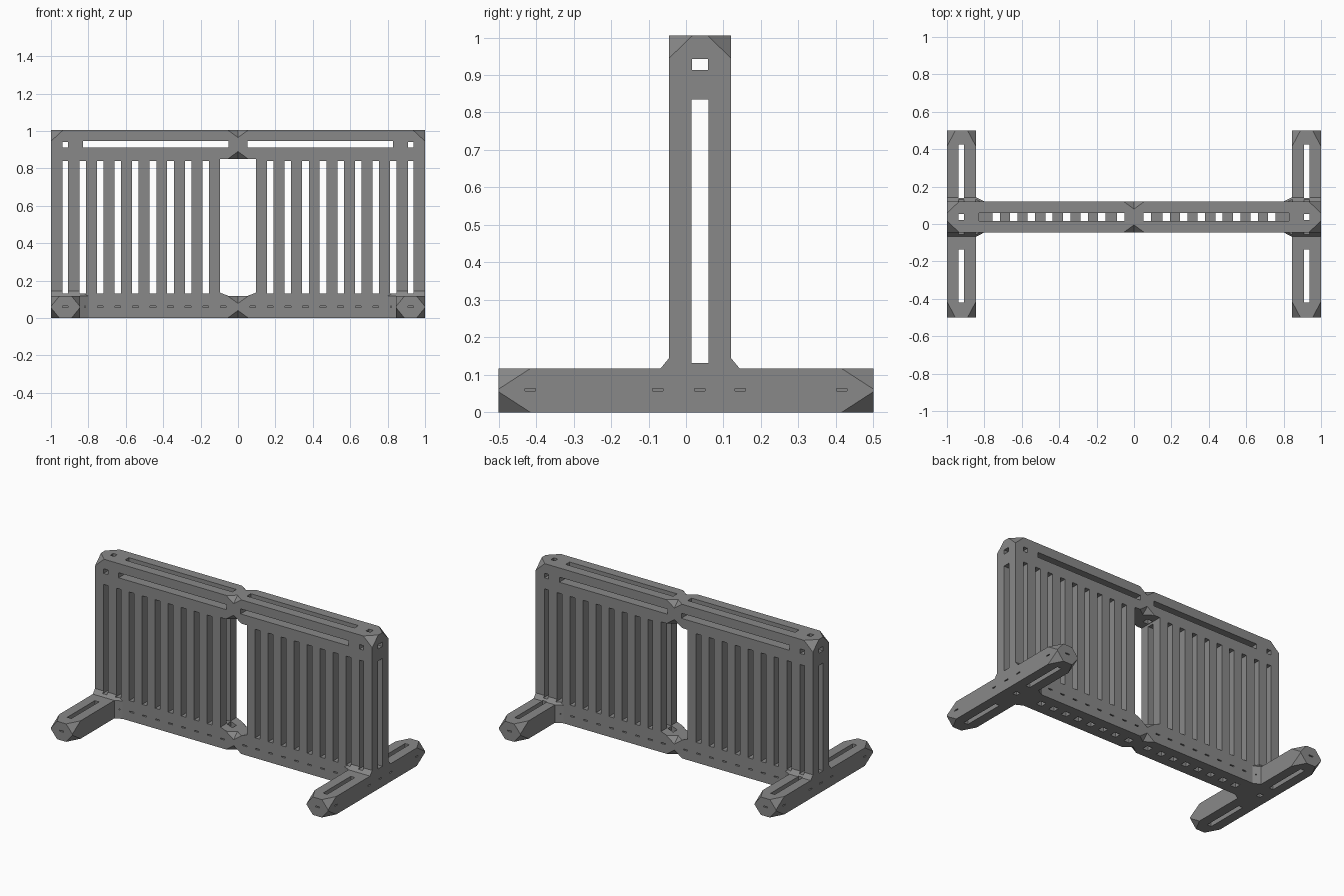
import bpy, bmesh
from mathutils import Vector

if "Cube" in bpy.data.objects:
    bpy.data.objects.remove(bpy.data.objects["Cube"])

Y0, Y1, TOP = -0.045, 0.12, 1.005      # panel faces and height
M0, M1 = 0.015, 0.06                   # hollow core between front and back slats
PITCH = 0.0937
GAPS = [0.923 - PITCH * i for i in range(10)]   # openings between slats, outer to inner


def hull(bm, pts):
    vs = [bm.verts.new(p) for p in pts]
    bmesh.ops.convex_hull(bm, input=vs)


def box(bm, x0, x1, y0, y1, z0, z1):
    hull(bm, [(x, y, z) for x in (x0, x1) for y in (y0, y1) for z in (z0, z1)])


def make(name, bm):
    bmesh.ops.recalc_face_normals(bm, faces=bm.faces)
    me = bpy.data.meshes.new(name)
    bm.to_mesh(me)
    bm.free()
    ob = bpy.data.objects.new(name, me)
    bpy.context.collection.objects.link(ob)
    return ob


def combine(ob, other, op='DIFFERENCE'):
    m = ob.modifiers.new("cut", 'BOOLEAN')
    m.object, m.operation, m.solver = other, op, 'EXACT'
    bpy.context.view_layer.update()
    dg = bpy.context.evaluated_depsgraph_get()
    me = bpy.data.meshes.new_from_object(ob.evaluated_get(dg))
    ob.modifiers.clear()
    ob.data = me
    bpy.data.objects.remove(other)


def clip_corner(bm, corner, inner, a, b, c):
    # slice one box corner off; a, b, c are cut lengths along x, y, z
    k = Vector(corner)
    s = [1 if inner[i] > corner[i] else -1 for i in range(3)]
    n = Vector((s[0] / a, s[1] / b, s[2] / c))
    co = k + Vector((s[0] * a, 0, 0))
    r = bmesh.ops.bisect_plane(bm, geom=bm.verts[:] + bm.edges[:] + bm.faces[:],
                               plane_co=co, plane_no=n, clear_inner=True)
    edges = [e for e in r['geom_cut'] if isinstance(e, bmesh.types.BMEdge)]
    bmesh.ops.holes_fill(bm, edges=edges, sides=0)


# Panel with clipped top corners
bm = bmesh.new()
box(bm, -1, 1, Y0, Y1, 0, TOP)
for x in (-1, 1):
    for y in (Y0, Y1):
        clip_corner(bm, (x, y, TOP), (0, 0.037, 0.5), 0.065, 0.062, 0.06)
fence = make("fence_panel", bm)

for s in (-1, 1):
    # Foot with clipped ends
    bm = bmesh.new()
    xs = (0.845 * s, 1.0 * s)
    box(bm, xs[0], xs[1], -0.5, 0.5, 0, 0.117)
    for x in xs:
        for y in (-0.5, 0.5):
            for z in (0, 0.117):
                clip_corner(bm, (x, y, z), (0.92 * s, 0, 0.06), 0.045, 0.085, 0.055)
    combine(fence, make("foot", bm), 'UNION')
    # Sloped collar where the post meets the foot
    bm = bmesh.new()
    plan = [(0.8, Y0), (0.845, -0.068), (1, -0.068), (1, 0.143), (0.845, 0.143), (0.8, Y1)]
    hull(bm, [(x * s, y, z) for x, y in plan for z in (0, 0.117)]
         + [(x * s, y, 0.145) for x in (0.845, 1) for y in (Y0, Y1)])
    combine(fence, make("collar", bm), 'UNION')

# Front-to-back openings: slat gaps, rail windows, centre gap
bm = bmesh.new()
for s in (-1, 1):
    for i, g in enumerate(GAPS[:9]):
        w = 0.015 if i == 0 else 0.0175
        box(bm, s * g - w, s * g + w, -0.3, 0.3, 0.132, 0.84)
    box(bm, s * 0.05, s * 0.83, -0.3, 0.3, 0.912, 0.945)
    box(bm, s * 0.908, s * 0.938, -0.3, 0.3, 0.912, 0.942)
hull(bm, [(x * s, y, z) for s in (-1, 1) for y in (-0.3, 0.3)
          for x, z in ((0.095, 0.85), (0.095, 0.135), (0.05, 0.118))])
combine(fence, make("front_cutter", bm))

# Lengthwise openings through the core
bm = bmesh.new()
box(bm, -1.2, 1.2, M0, M1, 0.132, 0.835)
box(bm, -1.2, 1.2, M0 + 0.001, M1 - 0.001, 0.914, 0.943)
combine(fence, make("core_cutter", bm))

# Vertical openings: rail holes, top slots, foot slots
bm = bmesh.new()
for s in (-1, 1):
    box(bm, s * 0.908, s * 0.938, 0.022, 0.053, -0.1, 1.1)
    for g in GAPS[2:]:
        g = g if g > 0.1 else 0.072
        box(bm, s * g - 0.02, s * g + 0.02, M0 + 0.002, M1 - 0.002, -0.1, 0.92)
    box(bm, s * 0.052, s * 0.828, M0 + 0.002, M1 - 0.002, 0.93, 1.1)
    for y0, y1 in ((-0.42, -0.135), (0.14, 0.425)):
        box(bm, s * 0.908, s * 0.938, y0, y1, -0.1, 0.2)
combine(fence, make("vertical_cutter", bm))

# Pinched notches at the centre joint
bm = bmesh.new()
e, a, w = 0.01, 0.04, 0.055
for z, dz in ((TOP, -1), (0.85, 1), (0.118, -1), (0, 1)):
    for y, dy in ((Y0, 1), (Y1, -1)):
        W = w * (1 + 2 * e / a)
        ye, ze = y - dy * e, z - dz * e
        hull(bm, [(-W, ye, ze), (W, ye, ze),
                  (0, y + dy * (a + e), ze), (0, ye, z + dz * (a + e))])
combine(fence, make("notch_cutter", bm))

# Shallow slits along the bottom rail and feet
bm = bmesh.new()
Z = (0.057, 0.064)
for s in (-1, 1):
    for g in GAPS[1:]:
        g = max(g, 0.072)
        box(bm, s * g - 0.015, s * g + 0.015, Y0 - 0.01, Y0 + 0.04, *Z)
        box(bm, s * g - 0.015, s * g + 0.015, Y1 - 0.04, Y1 + 0.01, *Z)
    for y in (-0.415, -0.075, 0.037, 0.145, 0.415):
        box(bm, s * 0.96, s * 1.02, y - 0.014, y + 0.014, *Z)
    for y in (-1, 1):
        box(bm, s * 0.908, s * 0.938, y * 0.45, y * 0.52, *Z)
combine(fence, make("slit_cutter", bm))
fence.name = "slatted_fence_with_feet"

# Dark grey finish
mat = bpy.data.materials.new("dark_grey")
mat.diffuse_color = (0.25, 0.25, 0.25, 1)
mat.use_nodes = True
mat.node_tree.nodes["Principled BSDF"].inputs["Base Color"].default_value = mat.diffuse_color
fence.data.materials.clear()
fence.data.materials.append(mat)
